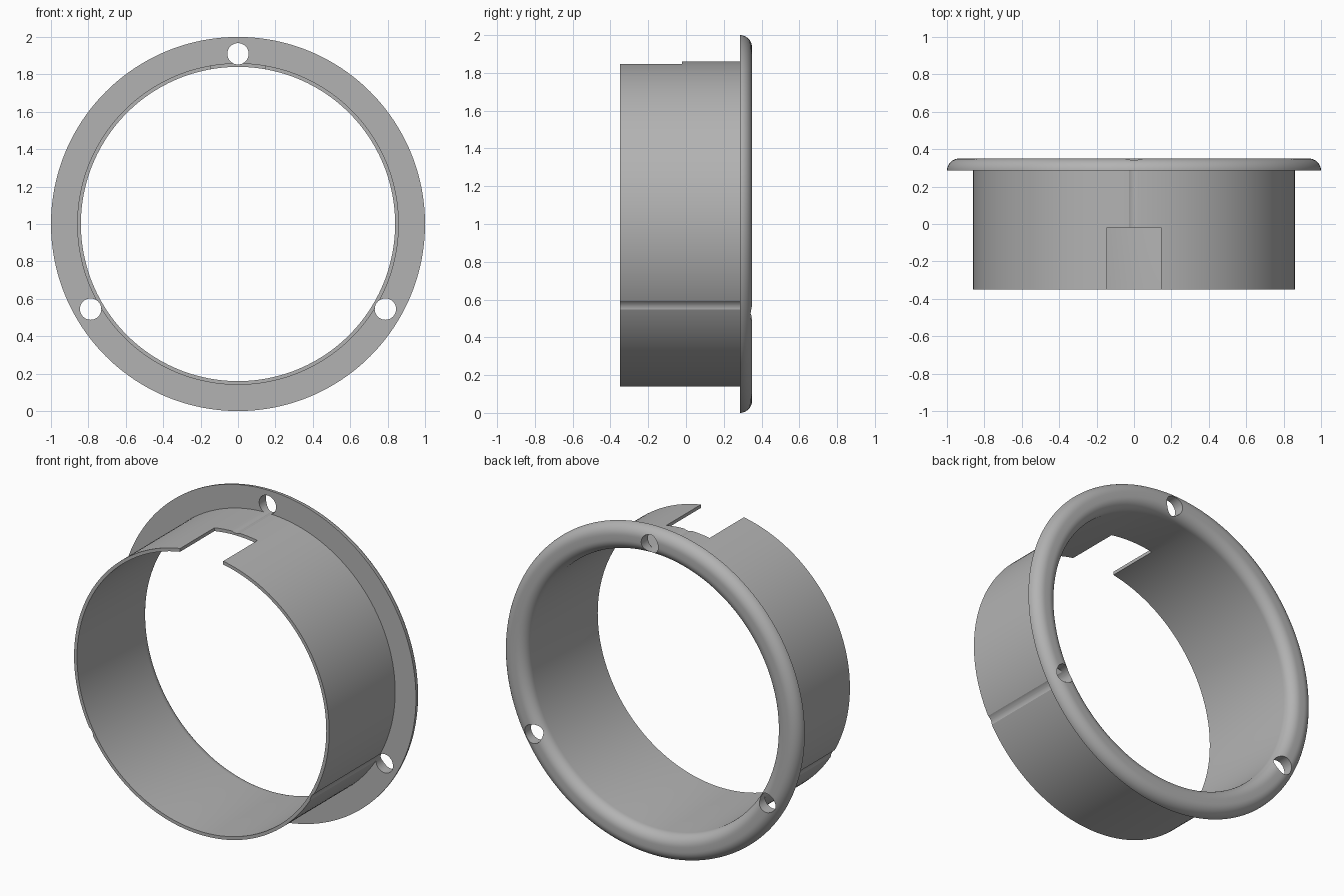
import bpy, bmesh
from math import sin, cos, pi, radians
from mathutils import Vector, Matrix

cube = bpy.data.objects.get("Cube")
if cube:
    bpy.data.objects.remove(cube, do_unlink=True)

BORE, WALL, RIM = 0.84, 0.86, 1.0        # radii
FRONT, SEAT, BACK = -0.35, 0.285, 0.35   # depths along y
FILLET = BACK - SEAT
CENTRE = Vector((0, 0, 1))

grey = bpy.data.materials.new("plain grey")
grey.use_nodes = True
colour = (0.45, 0.45, 0.45, 1)
grey.diffuse_color = colour
grey.node_tree.nodes["Principled BSDF"].inputs["Base Color"].default_value = colour


def make_object(name, bm):
    bmesh.ops.recalc_face_normals(bm, faces=bm.faces)
    mesh = bpy.data.meshes.new(name)
    bm.to_mesh(mesh)
    bm.free()
    mesh.materials.append(grey)
    obj = bpy.data.objects.new(name, mesh)
    bpy.context.collection.objects.link(obj)
    return obj


def arc(radius, start, end, steps=10):
    """Quarter round of the flange edge, as (radius, depth) points."""
    angles = [radians(start + (end - start) * i / steps) for i in range(steps + 1)]
    return [(radius + FILLET * cos(a), SEAT + FILLET * sin(a)) for a in angles]


# Sleeve and rounded flange: one profile turned about the y axis
profile = [(BORE, FRONT), (WALL, FRONT), (WALL, SEAT)]
profile += arc(RIM - FILLET, 0, 90) + arc(BORE + FILLET, 90, 180)
bm = bmesh.new()
verts = [bm.verts.new((r, y, 1)) for r, y in profile]
edges = [bm.edges.new((v, verts[i - 1])) for i, v in enumerate(verts)]
bmesh.ops.spin(bm, geom=verts + edges, cent=CENTRE, axis=(0, 1, 0),
               angle=2 * pi, steps=192, use_merge=True)
bmesh.ops.remove_doubles(bm, verts=bm.verts, dist=1e-5)
ring = make_object("flanged_sleeve", bm)

# Screw holes, which also graze the sleeve as shallow grooves
cutters = []
for angle in (90, 210, 330):
    a = radians(angle)
    place = Matrix.Translation(CENTRE + 0.91 * Vector((cos(a), 0, sin(a))))
    bm = bmesh.new()
    bmesh.ops.create_cone(bm, cap_ends=True, segments=48, radius1=0.057,
                          radius2=0.057, depth=1,
                          matrix=place @ Matrix.Rotation(pi / 2, 4, "X"))
    cutters.append(make_object("screw_hole_cutter", bm))

# Square notch in the top of the sleeve's front end
bm = bmesh.new()
bmesh.ops.create_cube(bm, size=1, matrix=Matrix.Translation((0, -0.27, 1.85))
                      @ Matrix.Diagonal((0.29, 0.5, 0.3, 1)))
cutters.append(make_object("notch_cutter", bm))

# Cut, then drop the helpers
bpy.ops.object.select_all(action="DESELECT")
bpy.context.view_layer.objects.active = ring
ring.select_set(True)
for cutter in cutters:
    cutter.hide_render = True
    mod = ring.modifiers.new("cut", "BOOLEAN")
    mod.operation = "DIFFERENCE"
    mod.solver = "EXACT"
    mod.object = cutter
    bpy.ops.object.modifier_apply(modifier=mod.name)
    bpy.data.objects.remove(cutter, do_unlink=True)

bpy.ops.object.shade_smooth_by_angle(angle=radians(25))
